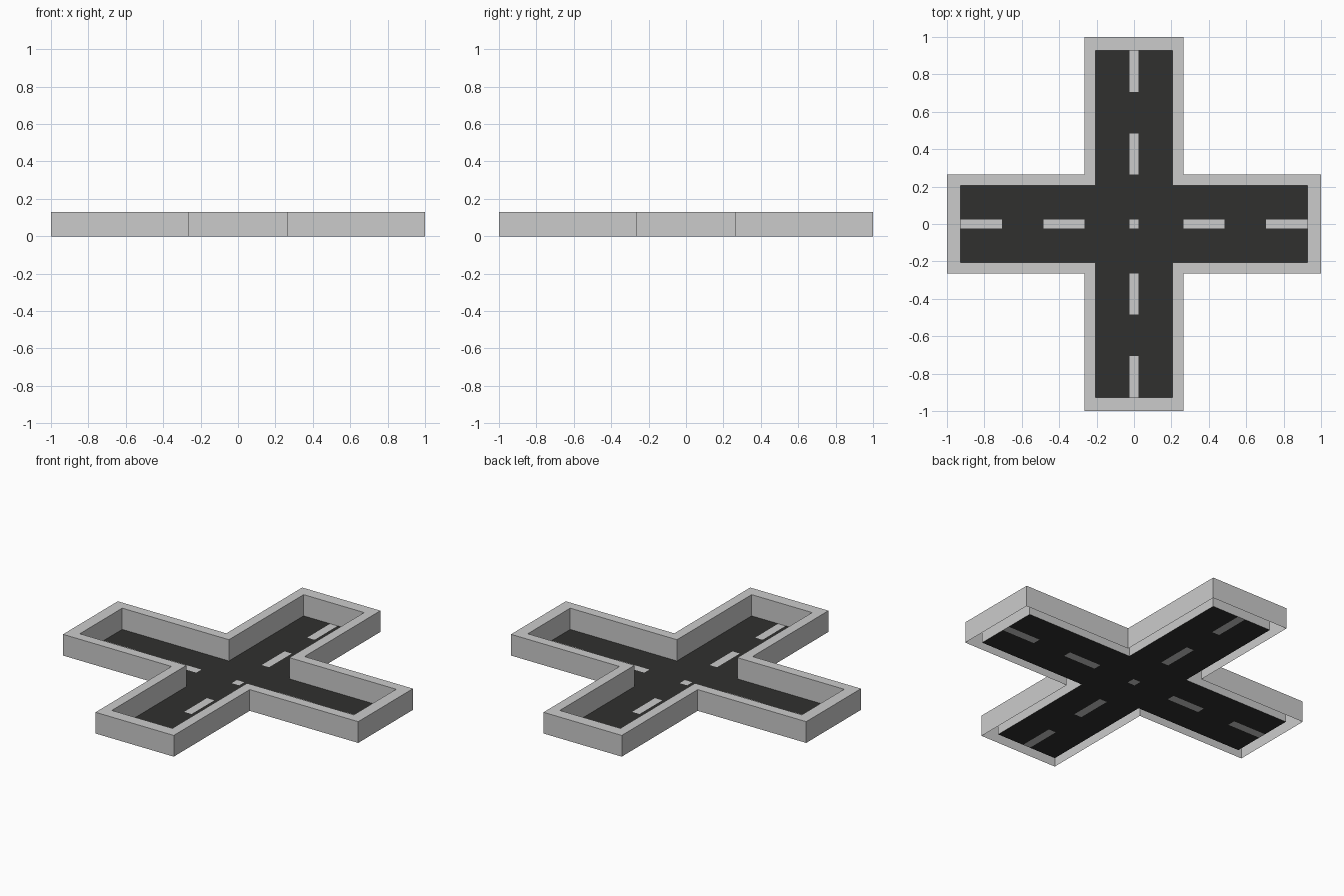
import bpy, bmesh

if "Cube" in bpy.data.objects:
    bpy.data.objects.remove(bpy.data.objects["Cube"])

H = 0.13               # wall height
OUT, OUT_END = 0.265, 1.0    # outer half width and arm length
INN, INN_END = 0.205, 0.928  # road half width and arm length
D = 0.025              # half width of a lane dash
DASHES = [(0.265, 0.485), (0.705, INN_END)]


def cross(w, e):
    """Counter-clockwise outline of a plus shape."""
    quarter = [(e, -w), (e, w), (w, w)]
    pts = []
    for _ in range(4):
        pts += quarter
        quarter = [(-y, x) for x, y in quarter]
    return pts


def finish(name, bm, color=None):
    mesh = bpy.data.meshes.new(name)
    bm.to_mesh(mesh)
    bm.free()
    obj = bpy.data.objects.new(name, mesh)
    bpy.context.collection.objects.link(obj)
    if color:
        mat = bpy.data.materials.new(name + "_colour")
        mat.diffuse_color = color
        mat.use_nodes = True
        mat.node_tree.nodes["Principled BSDF"].inputs["Base Color"].default_value = mat.diffuse_color
        mesh.materials.append(mat)
    return obj


# Hollow curb: outer wall, flat rim and inner wall, open underneath
bm = bmesh.new()
rings = [[bm.verts.new((x, y, z)) for x, y in cross(w, e)]
         for w, e, z in [(OUT, OUT_END, 0), (OUT, OUT_END, H),
                         (INN, INN_END, H), (INN, INN_END, 0)]]
for a, b in zip(rings, rings[1:]):
    for i in range(12):
        j = (i + 1) % 12
        bm.faces.new((a[i], a[j], b[j], b[i]))
finish("curb_wall", bm)


def is_dash(x, y):
    x, y = abs(x), abs(y)
    if min(x, y) > D:
        return False
    far = max(x, y)
    return far < D or any(lo < far < hi for lo, hi in DASHES)


def floor(name, dash, color=None):
    """Ground-level grid cells that are either lane dashes or asphalt."""
    half = [D, INN] + [v for span in DASHES for v in span]
    cuts = sorted([-v for v in half] + half)
    bm = bmesh.new()
    for x0, x1 in zip(cuts, cuts[1:]):
        for y0, y1 in zip(cuts, cuts[1:]):
            cx, cy = (x0 + x1) / 2, (y0 + y1) / 2
            if min(abs(cx), abs(cy)) < INN and is_dash(cx, cy) == dash:
                bm.faces.new([bm.verts.new((x, y, 0)) for x, y in
                              [(x0, y0), (x1, y0), (x1, y1), (x0, y1)]])
    bmesh.ops.remove_doubles(bm, verts=bm.verts, dist=1e-5)
    finish(name, bm, color)


# Asphalt and lane dashes lie flush in one plane
floor("road_surface", False, (0.03, 0.03, 0.028, 1))
floor("lane_dashes", True)
